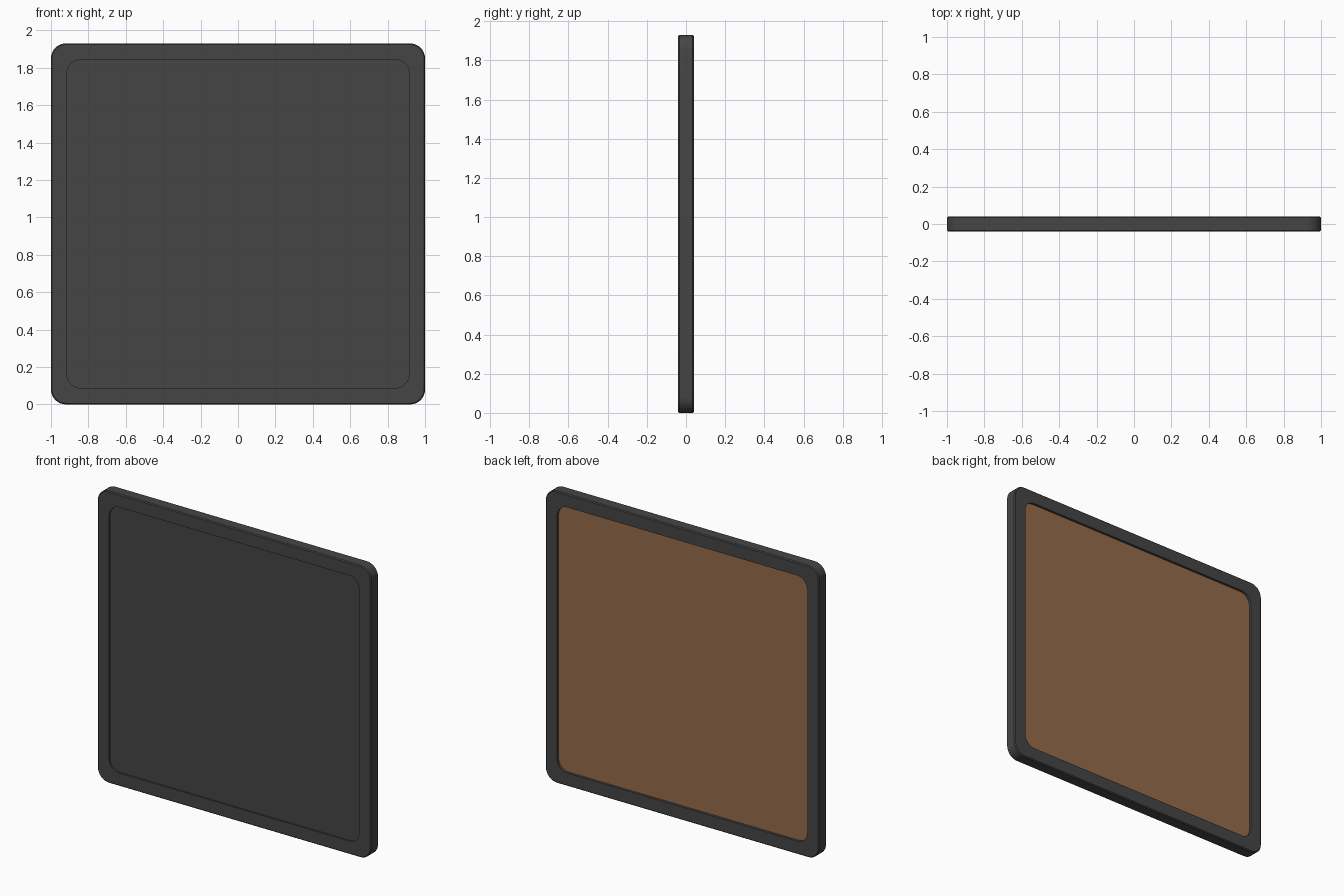
import bpy, bmesh, math

if "Cube" in bpy.data.objects:
    bpy.data.objects.remove(bpy.data.objects["Cube"])

W, H, D = 1.0, 1.93, 0.04      # half width, height, half depth
IX, IZ = 0.915, 0.878          # half size of the opening
CZ = H / 2


def material(name, rgb):
    m = bpy.data.materials.new(name)
    m.diffuse_color = (*rgb, 1)
    m.use_nodes = True
    m.node_tree.nodes["Principled BSDF"].inputs["Base Color"].default_value = m.diffuse_color
    return m


dark = material("charcoal", (0.06, 0.06, 0.06))
brown = material("brown board", (0.30, 0.15, 0.07))


def rounded(hx, hz, r, n=8):
    """Rounded rectangle outline in the xz plane."""
    pts = []
    for k, (sx, sz) in enumerate([(1, 1), (-1, 1), (-1, -1), (1, -1)]):
        for i in range(n + 1):
            a = math.pi / 2 * (k + i / n)
            pts.append((sx * (hx - r) + r * math.cos(a),
                        CZ + sz * (hz - r) + r * math.sin(a)))
    return pts


def finish(name, bm, mat):
    bmesh.ops.recalc_face_normals(bm, faces=bm.faces)
    me = bpy.data.meshes.new(name)
    bm.to_mesh(me)
    bm.free()
    me.materials.append(mat)
    ob = bpy.data.objects.new(name, me)
    bpy.context.collection.objects.link(ob)
    bpy.context.view_layer.objects.active = ob
    ob.select_set(True)
    bpy.ops.object.shade_smooth_by_angle(angle=math.radians(35))
    ob.select_set(False)


def bridge(bm, a, b):
    for i in range(len(a)):
        j = (i + 1) % len(a)
        bm.faces.new((a[i], a[j], b[j], b[i]))


# Frame: closed band of outlines with small edge bevels
bm = bmesh.new()
b = 0.006
rings = []
for inset, y in [(b, -D), (0, -D + b), (0, D - b), (b, D)]:
    rings.append([bm.verts.new((x, y, z)) for x, z in rounded(W - inset, CZ - inset, 0.08 - inset)])
for y in (D, -D):
    rings.append([bm.verts.new((x, y, z)) for x, z in rounded(IX, IZ, 0.075)])
for i, ring in enumerate(rings):
    bridge(bm, ring, rings[(i + 1) % len(rings)])
finish("frame", bm, dark)


def panel(name, y0, y1, mat):
    bm = bmesh.new()
    lo, hi = [[bm.verts.new((x, y, z)) for x, z in rounded(IX, IZ, 0.075)] for y in (y0, y1)]
    bridge(bm, lo, hi)
    bm.faces.new(lo)
    bm.faces.new(hi)
    finish(name, bm, mat)


# Recessed front sheet and back board
panel("front_panel", -D + 0.01, 0, dark)
panel("back_board", 0, D - 0.016, brown)
